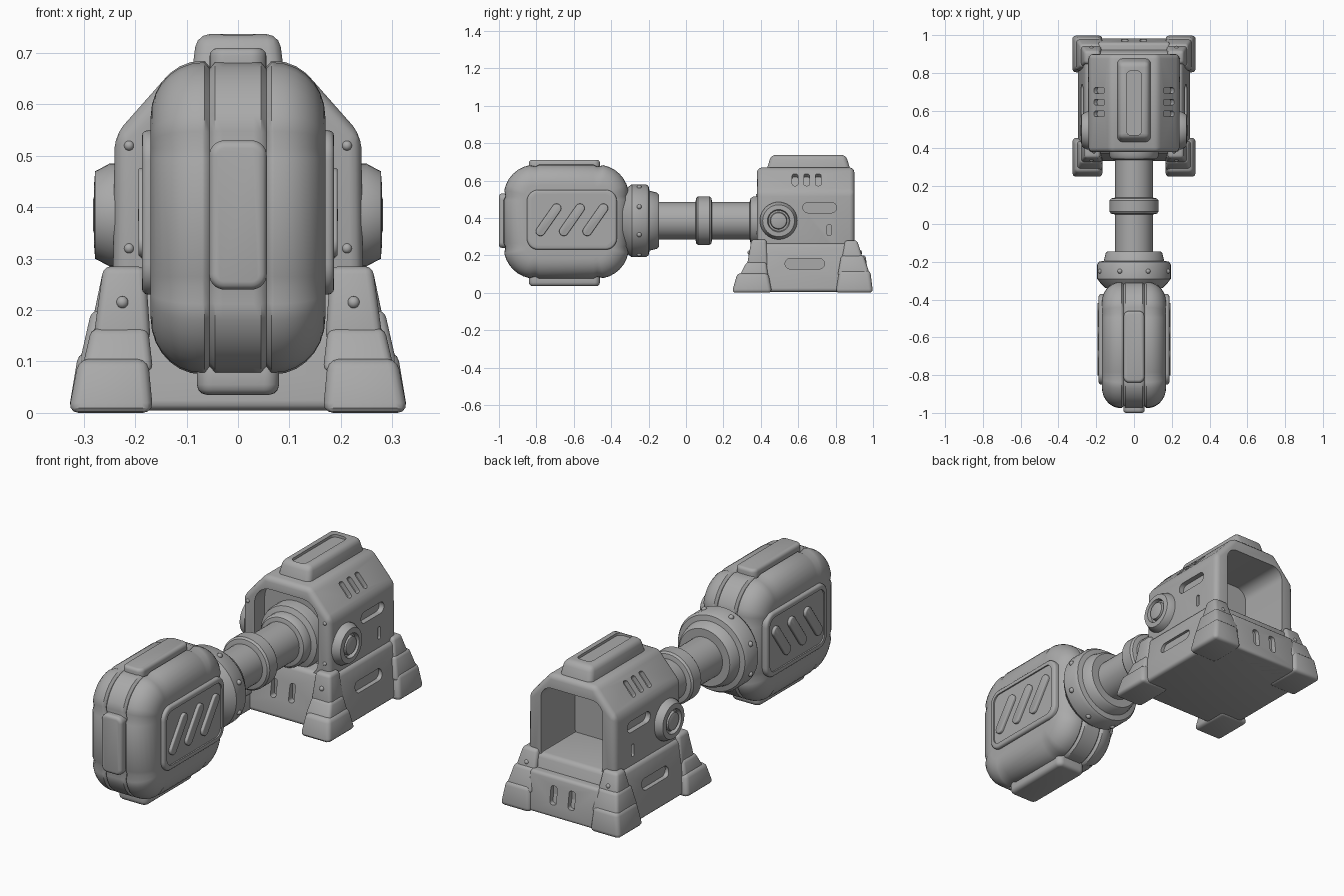
import bpy, bmesh, math
from mathutils import Vector, Euler

cube = bpy.data.objects.get("Cube")
if cube:
    bpy.data.objects.remove(cube, do_unlink=True)

grey = bpy.data.materials.new("plain grey")
grey.use_nodes = True
COLOUR = (0.4, 0.4, 0.4, 1)
grey.diffuse_color = COLOUR
for node in grey.node_tree.nodes:
    if node.type == 'BSDF_PRINCIPLED':
        node.inputs["Base Color"].default_value = COLOUR

SIDES = (1, -1)
Q = math.pi / 2
FACE_X, FACE_Y, FACE_Z = (Q, 0, Q), (Q, 0, 0), (0, 0, 0)


def activate(ob):
    bpy.ops.object.select_all(action='DESELECT')
    ob.select_set(True)
    bpy.context.view_layer.objects.active = ob


def finish(name, bm, bevel=0, loc=(0, 0, 0), rot=(0, 0, 0), angle=35):
    bmesh.ops.recalc_face_normals(bm, faces=bm.faces)
    mesh = bpy.data.meshes.new(name)
    bm.to_mesh(mesh)
    bm.free()
    ob = bpy.data.objects.new(name, mesh)
    bpy.context.collection.objects.link(ob)
    ob.location, ob.rotation_euler = loc, Euler(rot)
    mesh.materials.append(grey)
    activate(ob)
    if bevel:
        mod = ob.modifiers.new("bevel", 'BEVEL')
        mod.width, mod.segments, mod.limit_method = bevel, 3, 'ANGLE'
        bpy.ops.object.modifier_apply(modifier="bevel")
    bpy.ops.object.shade_smooth_by_angle(angle=math.radians(angle))
    return ob


def cut(target, cutter):
    activate(target)
    mod = target.modifiers.new("cut", 'BOOLEAN')
    mod.object, mod.operation, mod.solver = cutter, 'DIFFERENCE', 'EXACT'
    bpy.context.view_layer.update()
    bpy.ops.object.modifier_apply(modifier="cut")
    bpy.data.objects.remove(cutter, do_unlink=True)
    bpy.ops.object.shade_smooth_by_angle(angle=math.radians(35))


def box(name, bottom, top, bevel=0.015, side=1):
    """Tapered block: each end is (x0, x1, y0, y1, z)."""
    bm = bmesh.new()
    bmesh.ops.create_cube(bm, size=2)
    for v in bm.verts:
        e = top if v.co.z > 0 else bottom
        v.co = Vector((side * e[int(v.co.x > 0)], e[2 + int(v.co.y > 0)], e[4]))
    return finish(name, bm, bevel)


def rounded(w, h, r, groove=0, n=8):
    """Rounded rectangle, optionally notched where the corners begin."""
    pts = []
    for q in range(4):
        a0 = q * Q
        sx, sy = ((1, 1), (-1, 1), (-1, -1), (1, -1))[q]
        c = Vector((sx * (w / 2 - r), sy * (h / 2 - r)))
        for k in range(n + 1):
            a = a0 + Q * k / n
            d = Vector((math.cos(a), math.sin(a)))
            tangent = Vector((-d.y, d.x)) * 0.02
            if groove and k == 0:
                pts.append(c + d * r - tangent)
            pts.append(c + d * (r - (groove if k in (0, n) else 0)))
            if groove and k == n:
                pts.append(c + d * r + tangent)
    return pts


def loft(loops):
    bm = bmesh.new()
    rings = [[bm.verts.new(p) for p in loop] for loop in loops]
    for a, b in zip(rings, rings[1:]):
        for i in range(len(a)):
            j = (i + 1) % len(a)
            bm.faces.new((a[i], a[j], b[j], b[i]))
    bm.faces.new(rings[0][::-1])
    bm.faces.new(rings[-1])
    return bm


def prism(name, pts, depth, loc, rot, bevel=0):
    bm = loft([[(p[0], p[1], z) for p in pts] for z in (-depth / 2, depth / 2)])
    return finish(name, bm, bevel, loc, rot)


def plate(name, w, h, r, depth, loc, rot, bevel=0, tilt=0):
    c, s = math.cos(tilt), math.sin(tilt)
    pts = [(p.x * c - p.y * s, p.x * s + p.y * c) for p in rounded(w, h, r * 0.99)]
    return prism(name, pts, depth, loc, rot, bevel)


def lathe(name, profile, loc, rot, n=40):
    rings = [[(r * math.cos(4 * Q * k / n), r * math.sin(4 * Q * k / n), t)
              for k in range(n)] for r, t in profile]
    return finish(name, loft(rings), 0, loc, rot)


def rivet(name, loc, r=0.013):
    bm = bmesh.new()
    bmesh.ops.create_uvsphere(bm, u_segments=12, v_segments=8, radius=r)
    finish(name, bm, 0, loc, angle=60)


# Padded punching head, lofted across its width
HY, HZ = -0.64, 0.38
half = [(0.03, 0), (0.045, 0), (0.055, 0.012), (0.065, 0)]
for k in range(8):
    a = Q * k / 7
    half.append((0.07 + 0.1 * math.sin(a), 0.11 * (1 - math.cos(a))))
stations = [(-x, d) for x, d in reversed(half)] + half
head = loft([[(x, HY + p.x, HZ + p.y) for p in
              rounded(0.67 - 2 * d, 0.61 - 2 * d, 0.17 - d, 0.01)] for x, d in stations])
finish("punch_head", head, angle=50)

# Raised pads round the middle of the head
plate("head_top_pad", 0.11, 0.38, 0.03, 0.07, (0, -0.65, 0.675), FACE_Z, 0.015)
plate("head_bottom_pad", 0.16, 0.38, 0.03, 0.07, (0, -0.65, 0.07), FACE_Z, 0.02)
plate("head_front_pad", 0.112, 0.29, 0.03, 0.06, (0, -0.97, 0.385), FACE_Y, 0.015)

# Side panels with slanted ribs
for s in SIDES:
    panel = plate("head_side_panel", 0.48, 0.32, 0.06, 0.06, (s * 0.157, -0.61, 0.39), FACE_X, 0.012)
    cut(panel, plate("panel_recess", 0.43, 0.27, 0.04, 0.02, (s * 0.19, -0.61, 0.39), FACE_X))
    for k in (-1, 0, 1):
        plate("head_rib", 0.2, 0.05, 0.025, 0.04, (s * 0.174, -0.61 + k * 0.125, 0.39),
              FACE_X, 0.01, math.radians(55))

# Piston: collar, shaft, middle ring and socket
AXIS = (0, 0, 0.385)
ALONG_Y = (-Q, 0, 0)
lathe("head_collar", [(0.15, -0.34), (0.18, -0.31), (0.195, -0.29), (0.195, -0.215),
                      (0.185, -0.2), (0.16, -0.195), (0.15, -0.155), (0.14, -0.145)], AXIS, ALONG_Y)
lathe("piston_shaft", [(0.1, -0.2), (0.1, 0.5)], AXIS, ALONG_Y)
lathe("shaft_ring", [(0.1, 0.05), (0.122, 0.055), (0.13, 0.065), (0.13, 0.125),
                     (0.122, 0.135), (0.1, 0.14)], AXIS, ALONG_Y)
lathe("shaft_socket", [(0.1, 0.34), (0.12, 0.345), (0.13, 0.36), (0.13, 0.39), (0.155, 0.4),
                       (0.16, 0.42), (0.16, 0.5)], AXIS, ALONG_Y)
for k in range(8):
    a = Q * (k + 0.5) / 2
    rivet("collar_rivet", (0.194 * math.cos(a), -0.25, 0.385 + 0.194 * math.sin(a)))

# Housing with a chamfered roof and an opening at each end
right_half = [(0.245, 0.1), (0.24, 0.54), (0.125, 0.67)]
outline = right_half + [(-x, z) for x, z in reversed(right_half)]
housing = prism("housing", outline, 0.52, (0, 0.64, 0), FACE_Y, 0.025)
cut(housing, plate("front_opening", 0.35, 0.38, 0.09, 0.2, (0, 0.36, 0.42), FACE_Y))
cut(housing, plate("back_opening", 0.34, 0.38, 0.06, 0.4, (0, 0.83, 0.41), FACE_Y))
for s in SIDES:
    cut(housing, plate("side_slot", 0.18, 0.055, 0.027, 0.06, (s * 0.245, 0.715, 0.455), FACE_X))
    cut(housing, plate("side_slit", 0.02, 0.06, 0.008, 0.04, (s * 0.245, 0.765, 0.335), FACE_X))
    for k in (-1, 0, 1):
        cut(housing, plate("roof_vent", 0.085, 0.03, 0.012, 0.05, (s * 0.185, 0.645 + k * 0.062, 0.605),
                           (0, s * math.radians(48), 0)))
    for z in (0.32, 0.52):
        rivet("front_rivet", (s * 0.212, 0.383, z), 0.01)

# Roof ridge with a sunken strip
ridge = box("roof_ridge", (-0.095, 0.095, 0.42, 0.89, 0.62), (-0.08, 0.08, 0.455, 0.855, 0.737), 0.025)
cut(ridge, plate("ridge_recess", 0.08, 0.34, 0.025, 0.03, (0, 0.64, 0.739), FACE_Z))

# Round pivots on the housing sides
for s in SIDES:
    lathe("side_pivot", [(0.1, 0.2), (0.1, 0.25), (0.085, 0.278), (0.06, 0.28), (0.055, 0.262),
                         (0.046, 0.262), (0.042, 0.278), (0.03, 0.282)], (0, 0.495, 0.385), (0, s * Q, 0))

# Tapered base skirt, with recessed slots
skirt = box("base_skirt", (-0.3, 0.3, 0.33, 0.97, 0.005), (-0.257, 0.257, 0.375, 0.905, 0.265), 0.02)
for s in SIDES:
    cut(skirt, plate("skirt_slot", 0.21, 0.055, 0.027, 0.06, (s * 0.287, 0.635, 0.155), FACE_X))
    cut(skirt, plate("front_slot", 0.03, 0.09, 0.012, 0.06, (s * 0.05, 0.35, 0.14), FACE_Y))
back = box("back_panel", (-0.2, 0.2, 0.85, 0.985, 0.005), (-0.19, 0.19, 0.85, 0.96, 0.2), 0.015)
for s in SIDES:
    cut(back, plate("back_slot", 0.035, 0.09, 0.014, 0.06, (s * 0.05, 0.975, 0.11), FACE_Y))

# Stepped corner feet
for s in SIDES:
    box("front_foot", (0.165, 0.33, 0.245, 0.46, 0), (0.175, 0.31, 0.275, 0.44, 0.105), 0.02, s)
    box("front_foot_step", (0.165, 0.305, 0.28, 0.44, 0.08), (0.175, 0.285, 0.325, 0.43, 0.165), 0.015, s)
    box("front_foot_top", (0.17, 0.282, 0.325, 0.44, 0.14), (0.18, 0.262, 0.35, 0.43, 0.285), 0.015, s)
    box("back_foot", (0.165, 0.33, 0.8, 1.0, 0), (0.175, 0.31, 0.82, 0.985, 0.12), 0.02, s)
    box("back_foot_step", (0.165, 0.31, 0.81, 0.985, 0.09), (0.17, 0.285, 0.83, 0.95, 0.2), 0.015, s)
    box("back_foot_top", (0.17, 0.285, 0.83, 0.95, 0.17), (0.18, 0.262, 0.85, 0.915, 0.28), 0.015, s)
    for y in (0.34, 0.93):
        rivet("foot_rivet", (s * 0.225, y, 0.215), 0.012)
